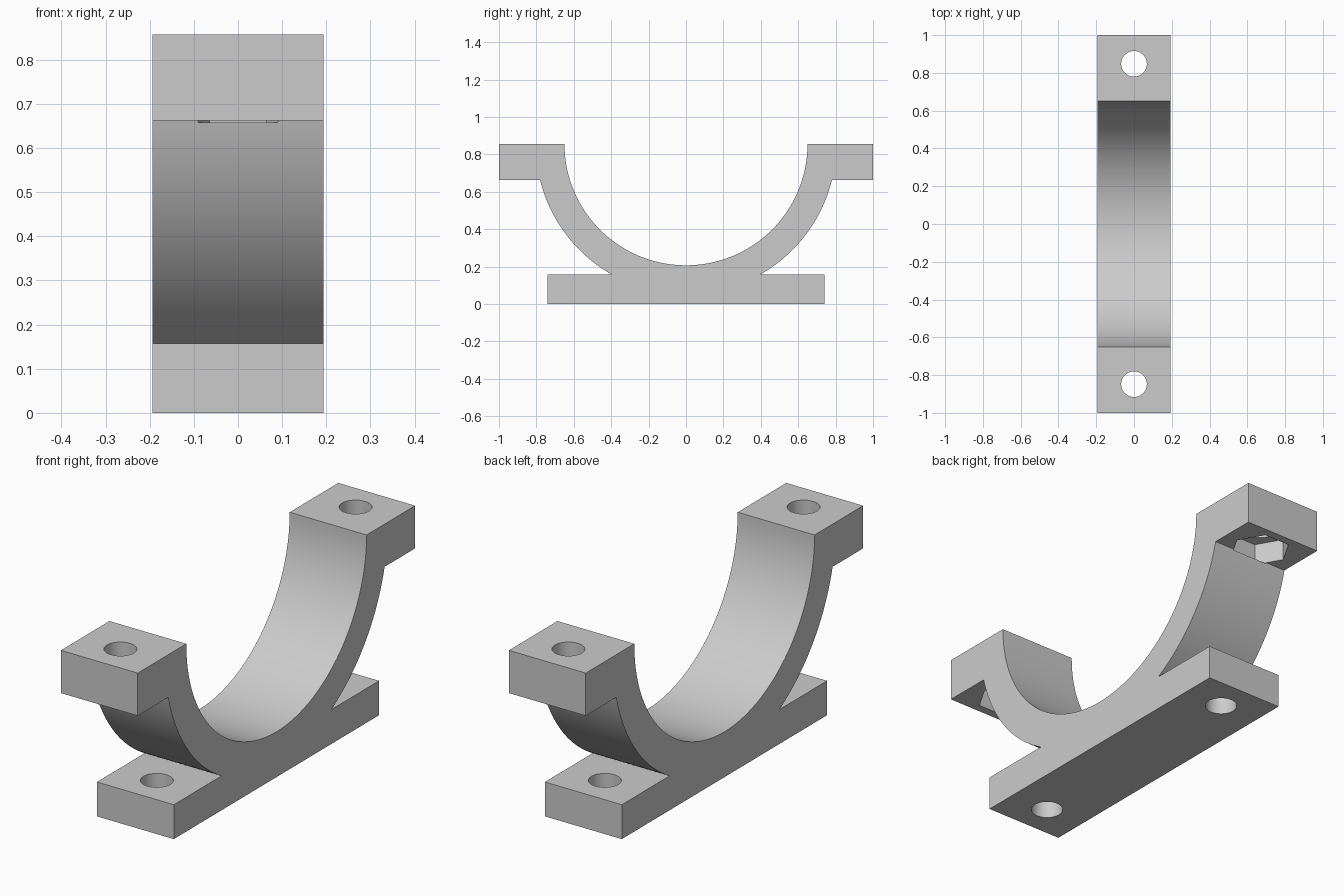
import bpy, bmesh, math

if "Cube" in bpy.data.objects:
    bpy.data.objects.remove(bpy.data.objects["Cube"], do_unlink=True)

HALF_W = 0.194                      # half width along x
TOP, EAR_Z, BASE_Z = 0.857, 0.662, 0.157
R_IN, R_OUT = 0.65, 0.804           # cradle radii, centred at the top plane
BASE_Y = 0.74
STEPS = 72

grey = bpy.data.materials.new("light_grey")
grey.use_nodes = True
colour = (0.6, 0.6, 0.6, 1)
grey.diffuse_color = colour
grey.node_tree.nodes["Principled BSDF"].inputs["Base Color"].default_value = colour


def arc(radius, start, end, steps):
    """Points (y, z) on a circle about the cradle axis."""
    angles = [start + (end - start) * i / steps for i in range(steps + 1)]
    return [(radius * math.cos(a), TOP + radius * math.sin(a)) for a in angles]


def cutter(name, y, z0, z1, radius, sides):
    bpy.ops.mesh.primitive_cylinder_add(vertices=sides, radius=radius, depth=z1 - z0,
                                        location=(0, y, (z0 + z1) / 2))
    ob = bpy.context.object
    ob.name = name
    if sides == 6:                  # flats face front and back
        ob.rotation_euler.z = math.pi / 6
    ob.hide_render = True
    return ob


# Side profile: right half from the base up to the ear, mirrored, then the bore
a_base = -math.asin((TOP - BASE_Z) / R_OUT)
a_ear = -math.asin((TOP - EAR_Z) / R_OUT)
right = [(BASE_Y, 0), (BASE_Y, BASE_Z)] + arc(R_OUT, a_base, a_ear, STEPS // 2)
right += [(1, EAR_Z), (1, TOP)]
bore = arc(R_IN, 0, -math.pi, STEPS)
profile = right + bore + [(-y, z) for y, z in reversed(right)]

bm = bmesh.new()
face = bm.faces.new([bm.verts.new((-HALF_W, y, z)) for y, z in profile])
side = bmesh.ops.extrude_face_region(bm, geom=[face])
moved = [v for v in side["geom"] if isinstance(v, bmesh.types.BMVert)]
bmesh.ops.translate(bm, verts=moved, vec=(2 * HALF_W, 0, 0))
bmesh.ops.recalc_face_normals(bm, faces=bm.faces)
mesh = bpy.data.meshes.new("saddle_bracket")
bm.to_mesh(mesh)
bm.free()
mesh.materials.append(grey)
bracket = bpy.data.objects.new("saddle_bracket", mesh)
bpy.context.collection.objects.link(bracket)

# Ear bolt holes, hexagonal nut pockets and base bolt holes
cutters = []
for s in (-1, 1):
    cutters += [cutter("ear_hole_cutter", s * 0.848, 0.7, 0.95, 0.068, 48),
                cutter("nut_pocket_cutter", s * 0.848, EAR_Z - 0.004, EAR_Z + 0.1, 0.13, 6),
                cutter("base_hole_cutter", s * 0.585, -0.1, BASE_Z + 0.05, 0.068, 48)]

bpy.ops.object.select_all(action="DESELECT")
bpy.context.view_layer.objects.active = bracket
bracket.select_set(True)
for c in cutters:
    mod = bracket.modifiers.new("cut", "BOOLEAN")
    mod.operation = "DIFFERENCE"
    mod.solver = "EXACT"
    mod.object = c
    bpy.ops.object.modifier_apply(modifier=mod.name)
for c in cutters:
    bpy.data.objects.remove(c, do_unlink=True)

bpy.ops.object.shade_smooth_by_angle(angle=math.radians(25))
